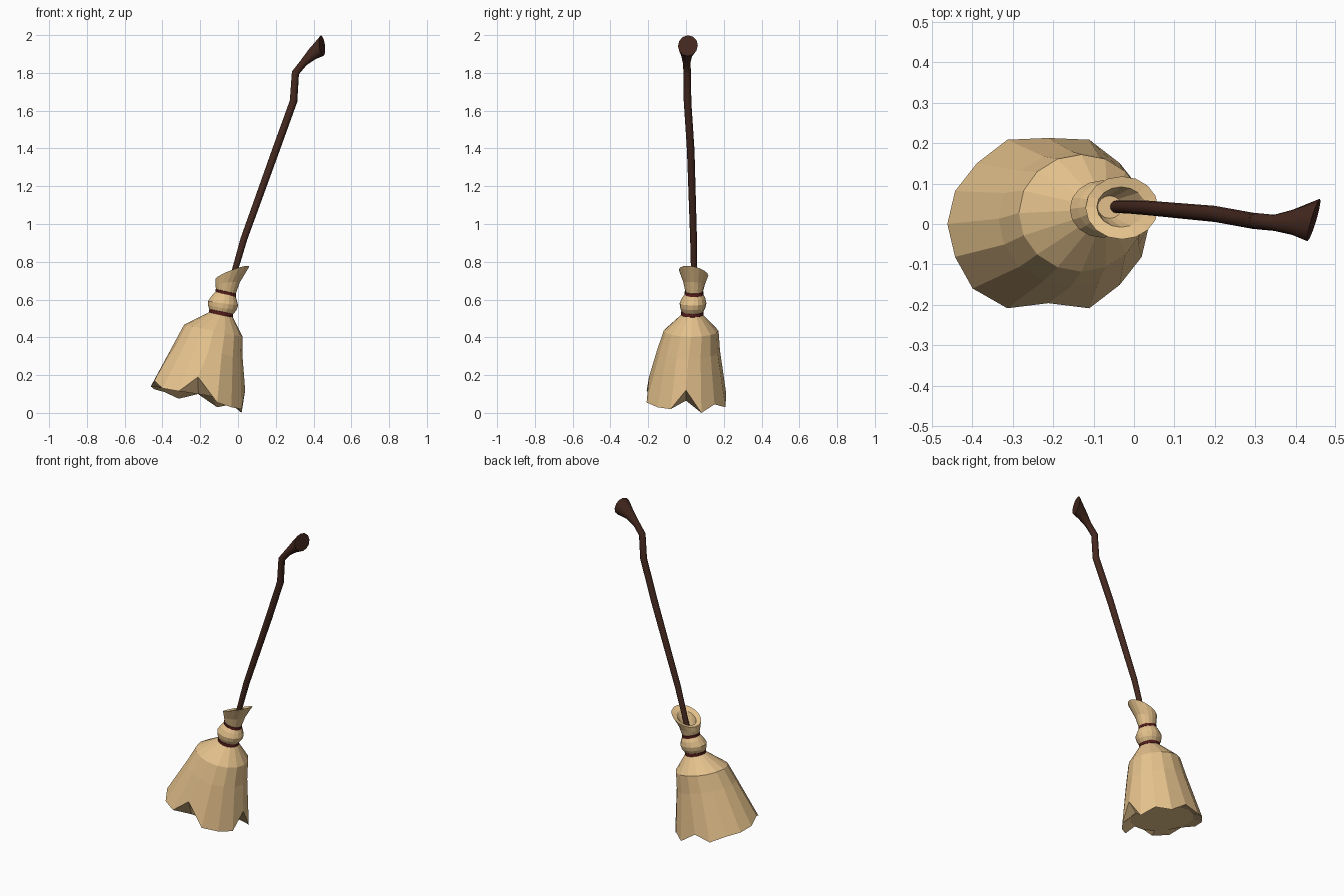
import bpy, bmesh, math
from mathutils import Vector

if "Cube" in bpy.data.objects:
    bpy.data.objects.remove(bpy.data.objects["Cube"], do_unlink=True)


def material(name, rgb):
    m = bpy.data.materials.new(name)
    m.use_nodes = True
    m.diffuse_color = (*rgb, 1)
    m.node_tree.nodes["Principled BSDF"].inputs["Base Color"].default_value = (*rgb, 1)
    return m


STRAW = material("straw", (0.77, 0.53, 0.26))
WOOD = material("dark wood", (0.06, 0.022, 0.014))
CORD = material("dark red cord", (0.10, 0.012, 0.012))


def loft(name, rings, mat, smooth=None):
    """Skin a list of equal rings and cap both ends."""
    bm = bmesh.new()
    vs = [[bm.verts.new(p) for p in ring] for ring in rings]
    n = len(vs[0])
    for a, b in zip(vs, vs[1:]):
        for i in range(n):
            j = (i + 1) % n
            bm.faces.new((a[i], a[j], b[j], b[i]))
    bm.faces.new(vs[0])
    bm.faces.new(vs[-1])
    bmesh.ops.recalc_face_normals(bm, faces=bm.faces)
    me = bpy.data.meshes.new(name)
    bm.to_mesh(me)
    bm.free()
    me.materials.append(mat)
    ob = bpy.data.objects.new(name, me)
    bpy.context.collection.objects.link(ob)
    if smooth:
        bpy.ops.object.select_all(action="DESELECT")
        ob.select_set(True)
        bpy.context.view_layer.objects.active = ob
        bpy.ops.object.shade_smooth_by_angle(angle=math.radians(smooth))


SIDES = 16


def oval(cx, cy, cz, rx, ry, slope_x=0.0, slope_y=0.0):
    """Oval ring whose height leans along x and y."""
    pts = []
    for k in range(SIDES):
        a = math.tau * k / SIDES
        dx, dy = rx * math.cos(a), ry * math.sin(a)
        pts.append(Vector((cx + dx, cy + dy, cz + slope_x * dx + slope_y * dy)))
    return pts


# Ragged hem of the straw: height of each tip and notch, counter-clockwise from +x
HEM = [.12, .0, .045, .03, .10, .075, .11, .125, .14, .17, .13, .115, .19, .055, .03, .02]
hem = oval(-.212, 0, 0, .25, .213)
middle = Vector((-.212, 0, 0))
for k, p in enumerate(hem):
    spread = 1.06 if k in (3, 5, 10, 11, 13) else 0.92 if k == 12 else 1
    hem[k] = middle + (p - middle) * spread + Vector((0, 0, HEM[k]))

# Straw head, from the inside of the collar down to the shallow underside
loft("straw_head", [
    oval(-.06, .042, .66, .03, .028),
    oval(-.032, .042, .732, .06, .05, .37, -.2),
    oval(-.03, .04, .742, .09, .078, .37, -.2),
    oval(-.055, .043, .685, .065, .057, .1, -.1),
    oval(-.065, .043, .635, .05, .045, -.25),
    oval(-.072, .04, .608, .066, .062, -.2),
    oval(-.079, .037, .58, .08, .071, -.14),
    oval(-.083, .036, .556, .075, .067, -.16),
    oval(-.09, .033, .525, .058, .052, -.18),
    oval(-.13, .027, .435, .155, .145, -.21),
    oval(-.155, .013, .33, .18, .167, -.25),
    hem,
    oval(-.21, 0, .10, .195, .168, -.18),
], STRAW)


# Cords tied around the neck
def cord(name, cx, cy, cz, r, slope, half):
    loft(name, [oval(cx, cy, cz + dz, r + dr, r + dr - .005, slope)
                for dz, dr in ((half, -.006), (half * .6, .004),
                               (-half * .6, .004), (-half, -.006))], CORD)


cord("upper_cord", -.065, .043, .634, .051, -.22, .013)
cord("lower_cord", -.09, .033, .527, .06, -.18, .015)


# Crooked wooden handle with a flared knob: centre, direction, radius
def round_ring(centre, direction, r, sides=12):
    d = Vector(direction).normalized()
    u = (Vector((0, 1, 0)) - d * d.y).normalized()
    v = d.cross(u)
    return [Vector(centre) + r * (u * math.cos(math.tau * i / sides)
                                  + v * math.sin(math.tau * i / sides))
            for i in range(sides)]


loft("handle", [round_ring(*r) for r in [
    ((-.06, .043, .60), (.25, 0, 1), .015),
    ((-.015, .042, .76), (.27, 0, 1), .016),
    ((.031, .04, .92), (.34, 0, 1), .018),
    ((.20, .025, 1.39), (.36, 0, 1), .02),
    ((.294, .008, 1.65), (.2, 0, 1), .02),
    ((.304, .007, 1.80), (.4, 0, 1), .02),
    ((.347, .003, 1.853), (.8, 0, 1), .02),
    ((.392, .004, 1.898), (.9, 0, .7), .031),
    ((.445, .010, 1.944), (1, -.3, .12), .055),
]], WOOD, smooth=35)
